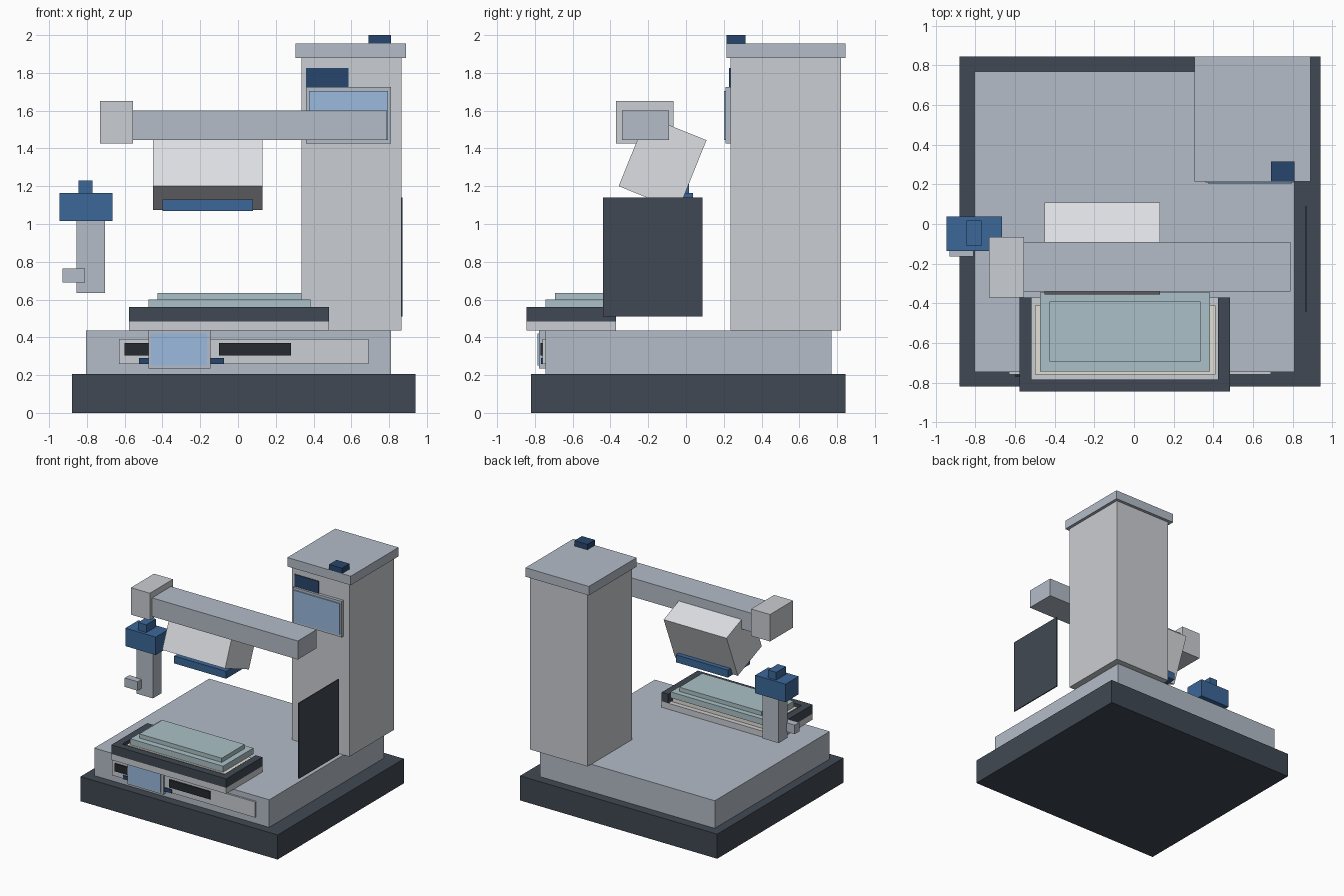
import bpy, math

if "Cube" in bpy.data.objects:
    bpy.data.objects.remove(bpy.data.objects["Cube"])

mats = {}
COLORS = {  # display colours
    "cool": (178, 187, 198), "light": (201, 204, 209), "dark": (66, 74, 84),
    "blue": (62, 103, 152), "navy": (45, 72, 108), "screen": (152, 184, 220),
    "glass": (170, 192, 198), "white": (220, 222, 226), "cream": (226, 222, 210),
    "black": (42, 46, 51),
}


def material(key):
    if key not in mats:
        m = bpy.data.materials.new(key)
        m.diffuse_color = [(c / 255) ** 2.2 for c in COLORS[key]] + [1]
        m.use_nodes = True
        m.node_tree.nodes["Principled BSDF"].inputs["Base Color"].default_value = m.diffuse_color
        mats[key] = m
    return mats[key]


def box(name, color, x, y, z, tilt=0):
    """Box from (min, max) ranges, optionally tilted about x."""
    loc = [(a + b) / 2 for a, b in (x, y, z)]
    bpy.ops.mesh.primitive_cube_add(size=1, location=loc)
    ob = bpy.context.object
    ob.name = name
    ob.scale = [b - a for a, b in (x, y, z)]
    bpy.ops.object.transform_apply(location=False, rotation=False, scale=True)
    ob.rotation_euler.x = tilt
    ob.data.materials.append(material(color))
    return ob


# Base and cabinet
box("plinth", "dark", (-.88, .94), (-.82, .845), (0, .205))
box("cabinet", "cool", (-.805, .81), (-.745, .77), (.205, .435))

# Column with cap, beacon and display
box("column", "light", (.335, .865), (.235, .82), (.435, 1.88))
box("column_cap", "cool", (.305, .89), (.215, .845), (1.88, 1.955))
box("beacon", "navy", (.69, .81), (.215, .315), (1.955, 2.0))
box("column_display_bezel", "cool", (.36, .81), (.21, .235), (1.425, 1.725))
box("column_display", "screen", (.375, .795), (.202, .21), (1.445, 1.705))
box("column_plate", "navy", (.36, .585), (.228, .235), (1.725, 1.825))

# Cross arm and tilted head
box("cross_arm", "cool", (-.555, .79), (-.34, -.09), (1.445, 1.6))
box("arm_end", "light", (-.73, -.555), (-.37, -.065), (1.425, 1.65))
box("tilted_head", "white", (-.45, .13), (-.294, .046), (1.122, 1.522),
    tilt=-math.radians(22))
box("head_bar", "blue", (-.4, .08), (-.27, .02), (1.068, 1.13))

# Hanging side tool
box("tool_post", "cool", (-.855, -.705), (-.115, .0), (.635, 1.015))
box("tool_head", "blue", (-.945, -.665), (-.135, .037), (1.015, 1.165))
box("tool_knob", "blue", (-.845, -.77), (-.11, .017), (1.165, 1.23))
box("tool_foot", "cool", (-.93, -.81), (-.165, -.105), (.69, .765))

# Side guard panel
box("side_panel", "dark", (.863, .872), (-.44, .087), (.51, 1.14))

# Front control strip
box("front_strip", "light", (-.63, .69), (-.76, -.745), (.26, .39))
for i, x in enumerate([(-.6, -.45), (-.1, .28)]):
    box(f"slot_{i}", "black", x, (-.77, -.76), (.305, .37))
box("indicator_bar", "navy", (-.525, -.075), (-.768, -.745), (.26, .29))
box("front_display_bezel", "cool", (-.475, -.145), (-.778, -.745), (.235, .435))
box("front_display", "screen", (-.46, -.165), (-.785, -.778), (.25, .42))

# Work tray: slab, U-shaped rim, bed and stacked glass plates
box("tray_slab", "light", (-.578, .483), (-.845, -.37), (.435, .485))
box("rim_front", "dark", (-.578, .483), (-.845, -.785), (.485, .56))
for side, x in (("left", (-.578, -.518)), ("right", (.423, .483))):
    box(f"rim_{side}", "dark", x, (-.785, -.37), (.485, .56))
box("tray_bed", "cream", (-.498, .41), (-.76, -.41), (.485, .55))
box("lower_plate", "glass", (-.475, .383), (-.743, -.345), (.55, .6))
box("upper_plate", "glass", (-.425, .335), (-.693, -.39), (.6, .635))
